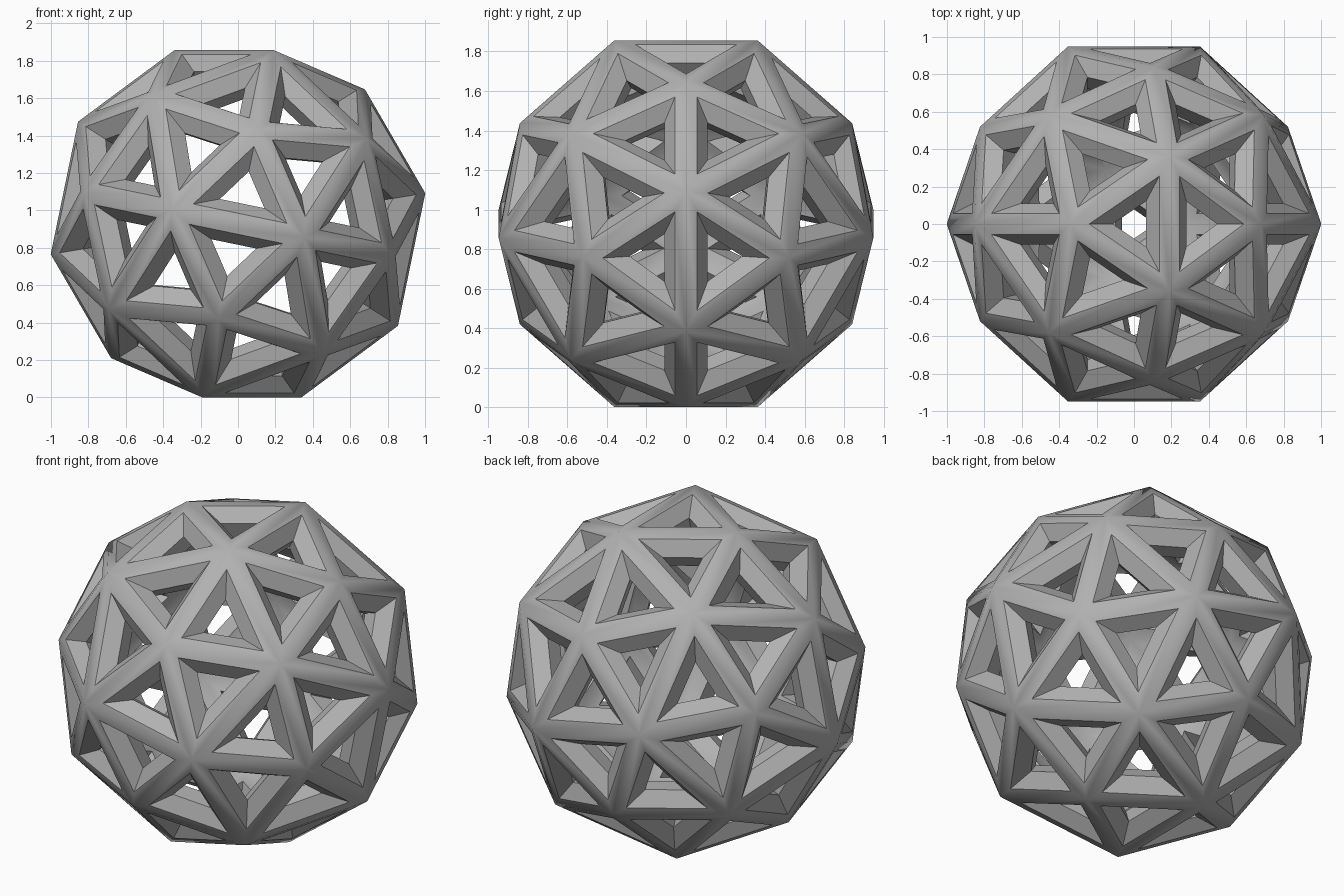
import bpy, bmesh, math
from mathutils import Vector

cube = bpy.data.objects.get("Cube")
if cube:
    bpy.data.objects.remove(cube, do_unlink=True)

PHI = (1 + math.sqrt(5)) / 2
RIM = 1.0146 / math.sqrt(3)                      # scale of the twenty six-way joints
APEX = RIM * 3 * PHI**2 / (1 + 3 * PHI**2)       # scale of the twelve five-way joints
FACE_DIST = RIM * 3 * PHI**2 / math.sqrt(1 + 9 * PHI**2)
TILT = math.atan(1 / (3 * PHI))                  # half the bend across every edge
STRUT = 0.11                                     # radius of the six-sided struts


def cyclic(a, b, c):
    """All sign choices and cyclic orders of a triple."""
    found = set()
    for sa in (-1, 1):
        for sb in (-1, 1):
            for sc in (-1, 1):
                p = (sa * a, sb * b, sc * c)
                for k in range(3):
                    q = p[k:] + p[:k]
                    found.add(tuple(x + 0.0 for x in q))
    return [Vector(p) for p in sorted(found)]


def stand(p):
    """Turn the ball so that one triangle lies flat on the ground."""
    c, s = math.cos(TILT), math.sin(TILT)
    return Vector((-p.y * c + p.z * s, p.x, p.y * s + p.z * c))


# Joints: icosahedron and dodecahedron corners; their hull has sixty triangles
joints = [p * APEX for p in cyclic(0, 1, PHI)]
joints += [p * RIM for p in cyclic(1, 1, 1) + cyclic(0, PHI, 1 / PHI)]
hull = bmesh.new()
for p in joints:
    hull.verts.new(stand(p))
bmesh.ops.convex_hull(hull, input=hull.verts[:])
hull.verts.index_update()
hull.normal_update()

# Half of the strut section, as (sideways, inward) from the ridge;
# its outer strip lies in the plane of the triangle
depth = STRUT * math.sqrt(3)
half = STRUT / 2
section = [(half, half * math.tan(TILT)), (STRUT, depth / 2), (half, depth)]
inner_scale = 1 - depth / (FACE_DIST / math.cos(TILT))

bm = bmesh.new()
outer = [bm.verts.new(v.co) for v in hull.verts]
inner = [bm.verts.new(v.co * inner_scale) for v in hull.verts]

# Each triangle carries a ring of half struts, mitred at its corners
for f in hull.faces:
    n = f.normal if f.normal.dot(f.calc_center_median()) > 0 else -f.normal
    corners = f.verts[:]
    rings = [[outer[v.index] for v in corners]]
    for side, down in section:
        inset = side * math.cos(TILT) + down * math.sin(TILT)
        sink = down * math.cos(TILT) - side * math.sin(TILT)
        ring = []
        for i, v in enumerate(corners):
            e1 = (corners[(i + 1) % 3].co - v.co).normalized()
            e2 = (corners[(i + 2) % 3].co - v.co).normalized()
            move = (e1 + e2) * (inset / math.sin(e1.angle(e2)))
            ring.append(bm.verts.new(v.co + move - n * sink))
        rings.append(ring)
    rings.append([inner[v.index] for v in corners])
    for a, b in zip(rings, rings[1:]):
        for i in range(3):
            j = (i + 1) % 3
            bm.faces.new((a[i], a[j], b[j], b[i]))
hull.free()

bmesh.ops.translate(bm, verts=bm.verts[:], vec=(0, 0, FACE_DIST))
bmesh.ops.recalc_face_normals(bm, faces=bm.faces[:])
mesh = bpy.data.meshes.new("strut_ball")
bm.to_mesh(mesh)
bm.free()

# Plain grey for the whole frame
grey = bpy.data.materials.new("grey")
grey.use_nodes = True
colour = (0.44, 0.44, 0.44, 1)
grey.diffuse_color = colour
grey.node_tree.nodes["Principled BSDF"].inputs["Base Color"].default_value = colour
mesh.materials.append(grey)

ball = bpy.data.objects.new("strut_ball", mesh)
bpy.context.collection.objects.link(ball)
bpy.ops.object.select_all(action="DESELECT")
ball.select_set(True)
bpy.context.view_layer.objects.active = ball
bpy.ops.object.shade_smooth_by_angle(angle=math.radians(30))
